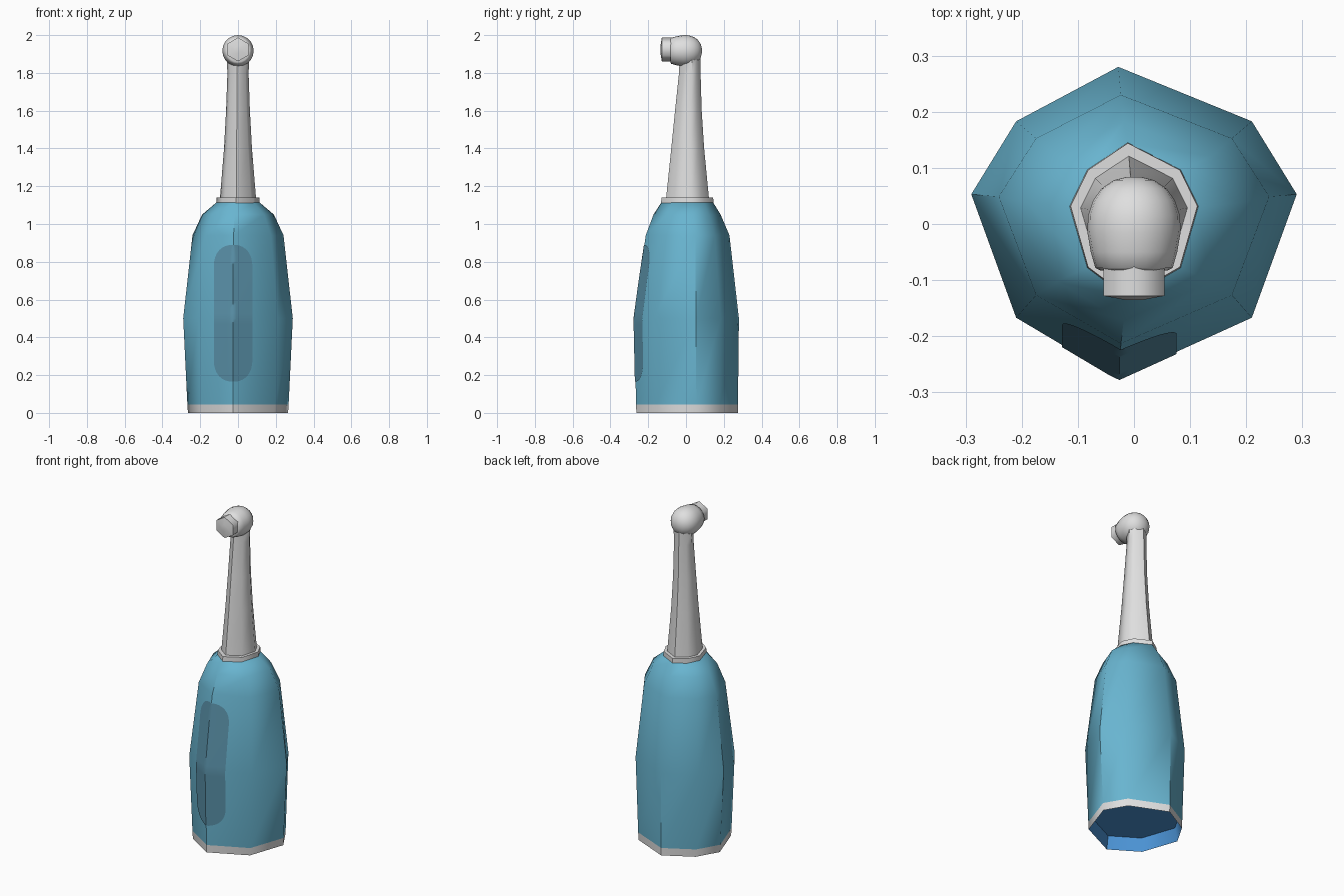
import bpy, bmesh, math
from mathutils import Vector
from mathutils.bvhtree import BVHTree

if "Cube" in bpy.data.objects:
    bpy.data.objects.remove(bpy.data.objects["Cube"])


def material(name, rgb):
    m = bpy.data.materials.new(name)
    m.diffuse_color = (*rgb, 1)
    m.use_nodes = True
    m.node_tree.nodes["Principled BSDF"].inputs["Base Color"].default_value = m.diffuse_color
    return m


TEAL = material("teal", (0.14, 0.46, 0.63))
DARK = material("dark_teal", (0.10, 0.28, 0.39))
WHITE = material("off_white", (0.74, 0.74, 0.74))
BLUE = material("blue", (0.07, 0.29, 0.66))

# Uneven eight-sided cross-section shared by handle, collar and neck
OUTLINE = [(-.028, .28), (-.21, .183), (-.29, .053), (-.21, -.167),
           (-.028, -.275), (.21, -.167), (.29, .053), (.21, .183)]


def ring(z, half_x, y0, y1):
    return [Vector((x / .29 * half_x, y0 + (y + .275) / .555 * (y1 - y0), z))
            for x, y in OUTLINE]


def circle(y, r, zc, n, start=math.pi / 2):
    return [Vector((r * math.cos(start + math.tau * i / n), y,
                    zc + r * math.sin(start + math.tau * i / n))) for i in range(n)]


def finish(name, bm, mats, angle):
    me = bpy.data.meshes.new(name)
    bm.to_mesh(me)
    bm.free()
    for m in mats:
        me.materials.append(m)
    ob = bpy.data.objects.new(name, me)
    bpy.context.collection.objects.link(ob)
    bpy.ops.object.select_all(action='DESELECT')
    ob.select_set(True)
    bpy.context.view_layer.objects.active = ob
    bpy.ops.object.shade_smooth_by_angle(angle=math.radians(angle))
    return ob


def loft(name, rings, mats, angle=50, band_mats=None):
    """Skin closed rings; band_mats gives the material of each band, then of the first cap."""
    bm = bmesh.new()
    vs = [[bm.verts.new(p) for p in r] for r in rings]
    n = len(vs[0])
    for k in range(len(vs) - 1):
        for i in range(n):
            j = (i + 1) % n
            f = bm.faces.new((vs[k][i], vs[k][j], vs[k + 1][j], vs[k + 1][i]))
            f.material_index = band_mats[k] if band_mats else 0
    bm.faces.new(vs[0]).material_index = band_mats[-1] if band_mats else 0
    bm.faces.new(vs[-1])
    bmesh.ops.recalc_face_normals(bm, faces=bm.faces)
    return finish(name, bm, mats, angle)


# Handle with recessed blue underside and pale base band
handle = loft("handle", [
    ring(.08, .25, -.25, .26),
    ring(0, .265, -.263, .275),
    ring(.045, .268, -.264, .275),
    ring(.5, .29, -.275, .28),
    ring(.94, .241, -.213, .23),
    ring(1.05, .19, -.172, .183),
    ring(1.115, .113, -.13, .143)],
    [TEAL, WHITE, BLUE], 50, [2, 1, 0, 0, 0, 0, 2])

# Grip panel: thin rounded sheet laid on the front of the handle
tree = BVHTree.FromObject(handle, bpy.context.evaluated_depsgraph_get())
Z0, Z1, HALF, XC, END = .165, .89, .102, -.026, .12
ROWS, COLS = 40, 12
bm = bmesh.new()
grid = []
for k in range(ROWS + 1):
    z = (Z0 + Z1) / 2 - (Z1 - Z0) / 2 * math.cos(math.pi * k / ROWS)
    d = max(0, END - min(z - Z0, Z1 - z)) / END
    w = HALF * max(.02, 1 - min(1, d) ** 2.4) ** .45
    row = []
    for c in range(COLS + 1):
        x = XC + w * (2 * c / COLS - 1)
        hit = tree.ray_cast(Vector((x, -1, z)), Vector((0, 1, 0)))[0]
        row.append(bm.verts.new(hit + Vector((0, -.004, 0))))
    grid.append(row)
for a, b in zip(grid, grid[1:]):
    for c in range(COLS):
        bm.faces.new((a[c], a[c + 1], b[c + 1], b[c]))
finish("grip_panel", bm, [DARK], 50)

# Collar between handle and neck
loft("collar", [ring(1.11, .115, -.132, .145), ring(1.14, .113, -.13, .144)], [WHITE])

# Tapered neck
loft("neck", [
    ring(1.13, .096, -.106, .122),
    ring(1.4, .074, -.078, .096),
    ring(1.6, .063, -.058, .083),
    ring(1.8, .056, -.037, .077),
    ring(1.88, .06, -.034, .076)], [WHITE])

# Rounded head, domed at the back and flat at the front
loft("head", [circle(y, r, 1.917, 20) for y, r in [
    (.084, .012), (.078, .036), (.063, .058), (.042, .073), (.015, .082),
    (-.015, .083), (-.05, .077), (-.078, .069), (-.083, .06)]], [WHITE])

# Six-sided brush tip with a slightly domed end
loft("brush_tip", [circle(y, r, 1.924, 6) for y, r in [
    (-.06, .063), (-.128, .063), (-.135, .02)]], [WHITE], 65)
